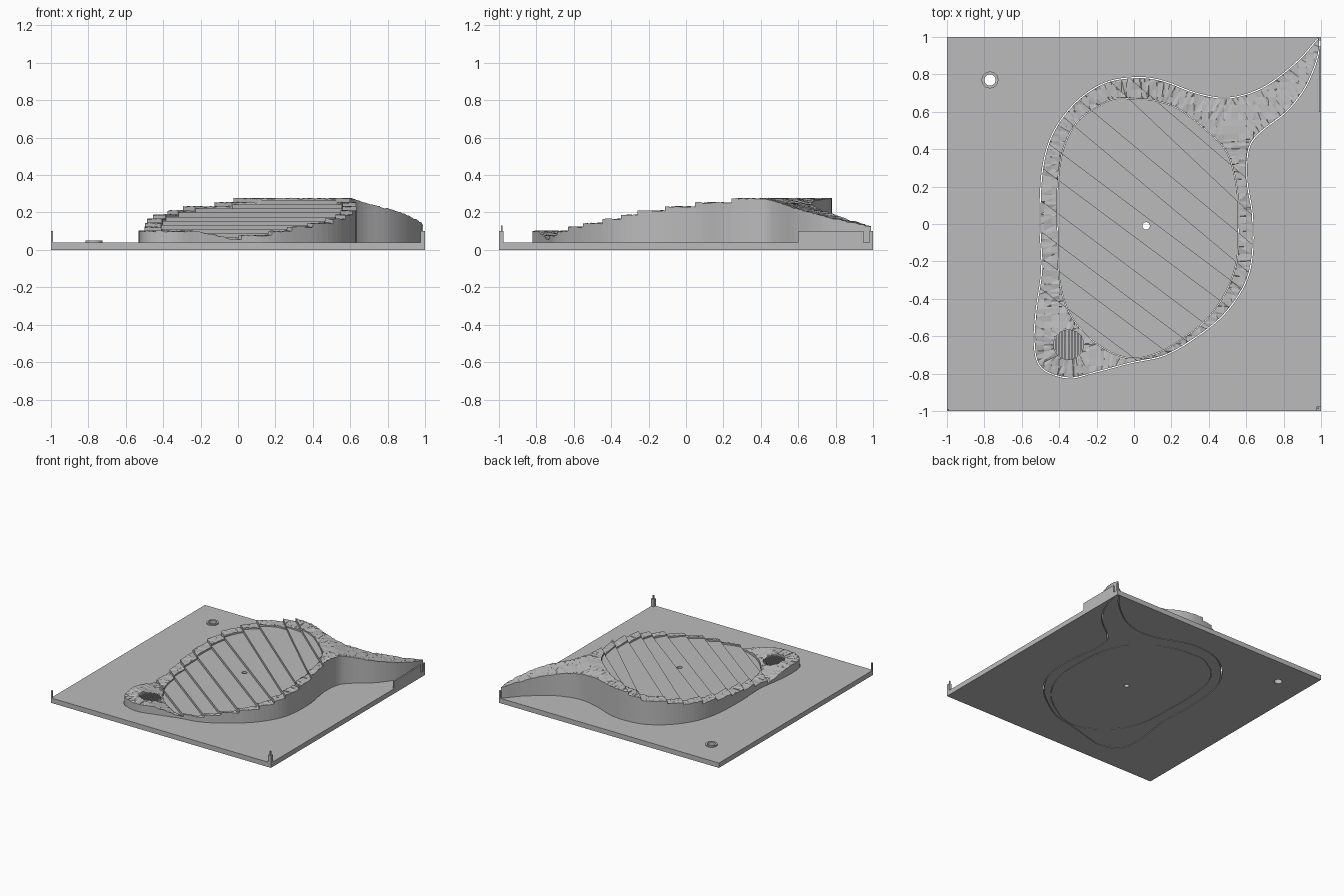
import bpy, bmesh, math, random
from mathutils import Vector

random.seed(4)
if "Cube" in bpy.data.objects:
    bpy.data.objects.remove(bpy.data.objects["Cube"])

grey = bpy.data.materials.new("plain grey")
grey.use_nodes = True
grey.diffuse_color = (0.5, 0.5, 0.5, 1)
grey.node_tree.nodes["Principled BSDF"].inputs["Base Color"].default_value = grey.diffuse_color


def finish(bm, name):
    bmesh.ops.recalc_face_normals(bm, faces=bm.faces)
    mesh = bpy.data.meshes.new(name)
    bm.to_mesh(mesh)
    bm.free()
    mesh.materials.append(grey)
    obj = bpy.data.objects.new(name, mesh)
    bpy.context.collection.objects.link(obj)
    return obj


def spline(points, steps=5):
    """Closed smooth curve through points given in hundredths."""
    pts = [Vector(p) / 100 for p in points]
    n, out = len(pts), []
    for i in range(n):
        a, b, c, d = (pts[(i + k) % n] for k in (-1, 0, 1, 2))
        for j in range(steps):
            t = j / steps
            p = b + (c - a) * t / 2 + (2 * a - 5 * b + 4 * c - d) * t**2 / 2 \
                + (3 * b - a - 3 * c + d) * t**3 / 2
            out.append(Vector((min(p.x, 0.99), min(p.y, 0.99))))
    return out


def offset(loop, dist):
    out = []
    for i, p in enumerate(loop):
        t = (loop[(i + 1) % len(loop)] - loop[i - 1]).normalized()
        out.append(p + Vector((t.y, -t.x)) * dist)
    return out


def circle(x, y, r, n=24):
    return [Vector((x + r * math.cos(a), y + r * math.sin(a)))
            for a in (i * math.tau / n for i in range(n))]


def sheet(*loops):
    """Flat face set: the first loop is the border, the others are holes."""
    bm = bmesh.new()
    for loop in loops:
        vs = [bm.verts.new((p.x, p.y, 0)) for p in loop]
        for i, v in enumerate(vs):
            bm.edges.new((vs[i - 1], v))
    bmesh.ops.triangle_fill(bm, use_beauty=True, edges=bm.edges[:], normal=(0, 0, 1))
    return bm


def cut(bm, co, no, **clear):
    bmesh.ops.bisect_plane(bm, geom=bm.verts[:] + bm.edges[:] + bm.faces[:],
                           plane_co=co, plane_no=no, dist=1e-5, **clear)


def raise_sheet(bm, height):
    res = bmesh.ops.extrude_face_region(bm, geom=bm.faces[:])
    for v in res["geom"]:
        if isinstance(v, bmesh.types.BMVert):
            v.co.z = height(v.co)


def slab(name, height, *loops):
    bm = sheet(*loops)
    raise_sheet(bm, lambda co: height)
    return finish(bm, name)


def box(name, x0, x1, y0, y1, z0, z1):
    bm = bmesh.new()
    bmesh.ops.create_cube(bm, size=1)
    for v in bm.verts:
        v.co = (x1 if v.co.x > 0 else x0, y1 if v.co.y > 0 else y0, z1 if v.co.z > 0 else z0)
    return finish(bm, name)


# Outlines of the raised body, the terraced basin and the round openings
body = spline([(99, 99), (89, 88), (73, 75), (60, 69), (47, 67), (32, 70), (16, 76), (3, 78),
               (-13, 76), (-26, 69), (-37, 58), (-45, 44), (-49, 26), (-50, 0), (-49, -24),
               (-52, -46), (-53, -65), (-49, -77), (-35, -82), (-21, -79), (-2, -74), (16, -70),
               (32, -61), (48, -48), (59, -32), (63, -16), (63, 5), (60, 24), (61, 40),
               (67, 49), (81, 60), (90, 71), (95, 81), (98, 90)])
basin = spline([(0, 67), (-11, 67), (-21, 62), (-31, 54), (-38, 40), (-41, 20), (-41, -5),
                (-40, -30), (-35, -47), (-25, -60), (-12, -69), (0, -72), (13, -69), (25, -62),
                (38, -52), (49, -37), (55, -20), (56, 0), (55, 20), (50, 38), (40, 49),
                (25, 61), (12, 66)])
drain = circle(-0.35, -0.645, 0.08)
centre_hole = circle(0.065, -0.01, 0.02, 16)
plate_hole = circle(-0.77, 0.77, 0.03)

# Base plate with a narrow slit around the body
square = [Vector(p) for p in ((-1, -1), (1, -1), (1, 1), (-1, 1))]
slab("base_plate", 0.04, square, offset(body, 0.006), plate_hole)
slab("hole_collar", 0.05, circle(-0.77, 0.77, 0.045), plate_hole)

# Terrace edges: y at x = -0.4 and at x = 0.5, from low to high
edges = [(-.42, -1.09), (-.255, -.93), (-.115, -.79), (.05, -.625), (.23, -.44),
         (.385, -.29), (.59, -.165), (.75, 0), (1.02, .17), (1.1, .33)]
planes = [((-0.4, a, 0), (a - b, 0.9, 0)) for a, b in edges]


def band(source, i):
    bm = source.copy()
    if i > 0:
        cut(bm, *planes[i - 1], clear_inner=True)
    if i < len(planes):
        cut(bm, *planes[i], clear_outer=True)
    return bm


def rim_height(i):
    def height(co):
        s = co.y + 0.75 * co.x
        z = 0.055 + 0.022 * i + random.uniform(-0.004, 0.004)
        if i == 0:
            z += 0.045 * min(1, max(0, (-0.75 - s) / 0.2))
        return z - 0.175 * max(0, s - 0.88)
    return height


# Rough rim, gridded so its top can be uneven, and the flat terraces inside it
rim = sheet(body, basin, drain)
for k in range(-20, 25):
    cut(rim, (k * 0.04, 0, 0), (1, 0, 0))
    cut(rim, (0, k * 0.04, 0), (0, 1, 0))
floor = sheet(offset(basin, -0.003), centre_hole)
for i in range(len(planes) + 1):
    bm = band(rim, i)
    raise_sheet(bm, rim_height(i))
    finish(bm, f"rim_step_{i + 1}")
    bm = band(floor, i)
    raise_sheet(bm, lambda co: 0.045 + 0.022 * i)
    finish(bm, f"terrace_{i + 1}")
rim.free()
floor.free()

# Drain floor and its grate bars
slab("drain_floor", 0.06, drain)
for k in range(-4, 5):
    x = k * 0.017
    half = math.sqrt(0.08**2 - x**2)
    box("drain_bar", x - 0.354, x - 0.346, -0.645 - half, -0.645 + half, 0.05, 0.085)

# Corner posts and the guard wall beside the outlet
box("front_right_post", -1, -0.988, -1, -0.988, 0, 0.1)
box("front_left_post", 0.975, 1, -1, -0.975, 0, 0.1)
box("front_left_spike", 0.98, 0.99, -0.99, -0.98, 0.1, 0.13)
box("back_left_post", 0.985, 1, 0.98, 1, 0, 0.1)
box("outlet_wall", 0.988, 1, 0.6, 0.95, 0, 0.1)
